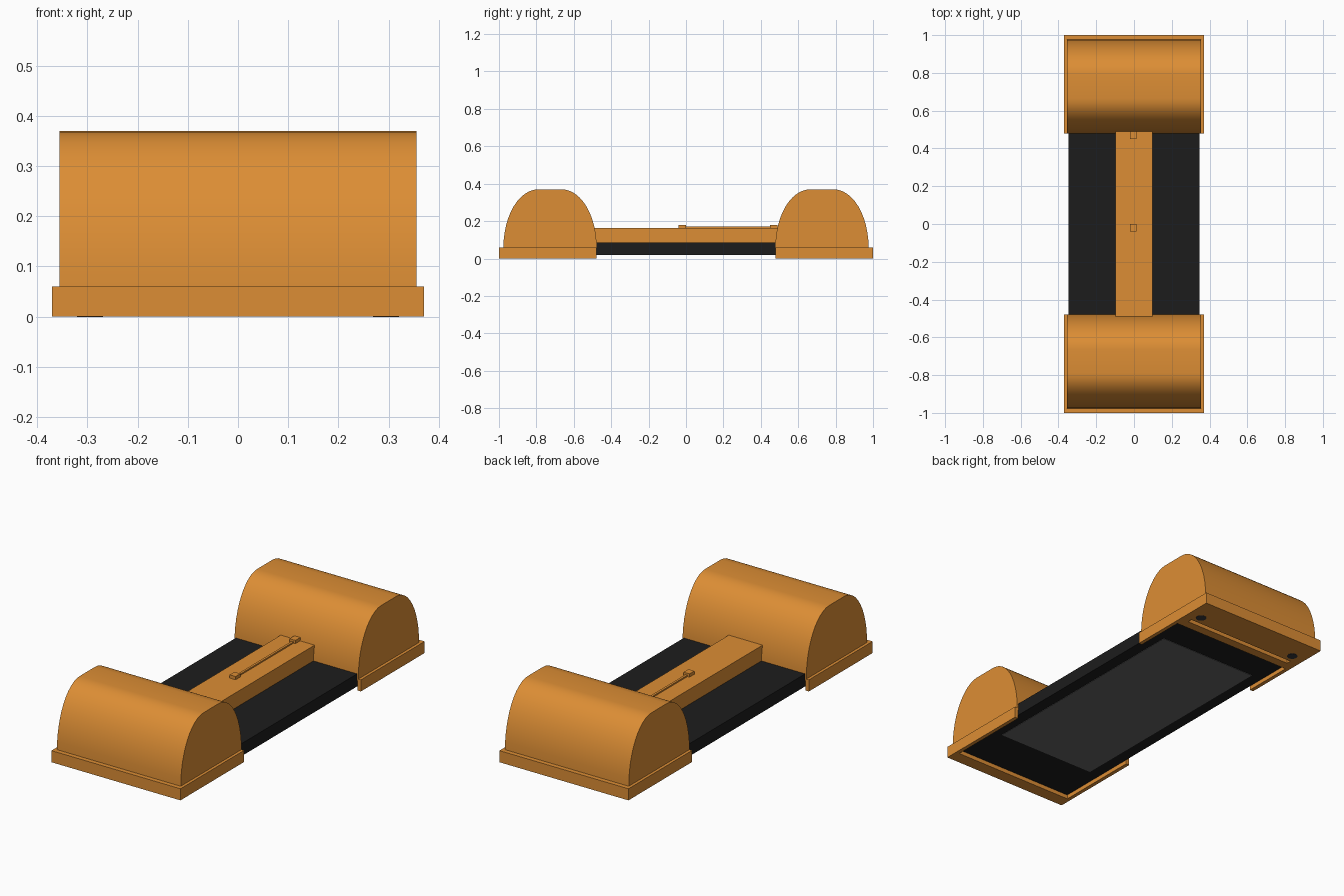
import bpy, bmesh, math

if "Cube" in bpy.data.objects:
    bpy.data.objects.remove(bpy.data.objects["Cube"])


def material(name, rgb):
    m = bpy.data.materials.new(name)
    m.diffuse_color = (*rgb, 1)
    m.use_nodes = True
    m.node_tree.nodes["Principled BSDF"].inputs["Base Color"].default_value = m.diffuse_color
    return m


ORANGE = material("orange", (0.72, 0.27, 0.035))
BLACK = material("black", (0.012, 0.012, 0.012))
GLASS = material("screen_grey", (0.13, 0.13, 0.13))
DARK = material("screw_grey", (0.04, 0.04, 0.045))


def finish(name, bm, mat):
    bmesh.ops.recalc_face_normals(bm, faces=bm.faces)
    me = bpy.data.meshes.new(name)
    bm.to_mesh(me)
    bm.free()
    ob = bpy.data.objects.new(name, me)
    bpy.context.collection.objects.link(ob)
    if mat:
        me.materials.append(mat)
    return ob


def box(name, x, y, z, mat):
    """Box from (min, max) ranges on each axis."""
    bm = bmesh.new()
    bmesh.ops.create_cube(bm, size=1)
    for v in bm.verts:
        v.co = [r[0] if c < 0 else r[1] for c, r in zip(v.co, (x, y, z))]
    return finish(name, bm, mat)


def cut(target, cutter):
    cutter.hide_render = True
    cutter.hide_viewport = True
    cutter.display_type = 'WIRE'
    mod = target.modifiers.new("cut", 'BOOLEAN')
    mod.operation = 'DIFFERENCE'
    mod.solver = 'EXACT'
    mod.object = cutter


def dome(name, yc):
    """Flat-topped elliptical arch extruded across x."""
    steps, flat, rx, rz, z0 = 12, 0.062, 0.187, 0.31, 0.06
    half = [(flat + rx * math.cos(a), z0 + rz * math.sin(a))
            for a in (math.pi / 2 * i / steps for i in range(steps + 1))]
    profile = half + [(-y, z) for y, z in reversed(half)]
    bm = bmesh.new()
    face = bm.faces.new([bm.verts.new((-0.355, yc + y, z)) for y, z in profile])
    ext = bmesh.ops.extrude_face_region(bm, geom=[face], use_keep_orig=True)
    bmesh.ops.translate(bm, vec=(0.71, 0, 0),
                        verts=[g for g in ext["geom"] if isinstance(g, bmesh.types.BMVert)])
    ob = finish(name, bm, ORANGE)
    bpy.ops.object.select_all(action='DESELECT')
    bpy.context.view_layer.objects.active = ob
    ob.select_set(True)
    bpy.ops.object.shade_smooth_by_angle(angle=math.radians(30))
    return ob


# Flat slab with its screen on the underside
PHONE_Y = (-0.93, 0.75)
box("slab", (-0.348, 0.348), PHONE_Y, (0.02, 0.085), BLACK)
box("screen", (-0.285, 0.285), (-0.68, 0.57), (0.018, 0.03), GLASS)

# End housings: rimmed base with a pocket for the slab, arched cover on top
pocket = box("pocket_cutter", (-0.35, 0.35), (-0.932, 0.752), (-0.1, 0.05), None)
slot = box("slot_cutter", (-0.32, 0.32), (0.80, 0.825), (-0.1, 0.025), None)
for name, s in (("front", -1), ("back", 1)):
    base = box(name + "_base", (-0.37, 0.37), sorted((s * 0.478, s)), (0, 0.06), ORANGE)
    cut(base, pocket)
    if s > 0:
        cut(base, slot)
    dome(name + "_cover", s * 0.727)

# Screws under the back housing
for side, x in (("left", -0.295), ("right", 0.295)):
    bm = bmesh.new()
    bmesh.ops.create_cone(bm, cap_ends=True, segments=24, radius1=0.026, radius2=0.026, depth=0.01)
    bmesh.ops.translate(bm, verts=bm.verts, vec=(x, 0.87, 0.004))
    finish(side + "_screw", bm, DARK)

# Bridge between the housings with a thin rod held by two small blocks
box("bridge", (-0.097, 0.097), (-0.49, 0.49), (0.08, 0.163), ORANGE)
box("rod", (-0.008, 0.004), (-0.017, 0.475), (0.16, 0.170), ORANGE)
for name, y in (("front", -0.02), ("back", 0.47)):
    box(name + "_rod_block", (-0.02, 0.014), (y - 0.02, y + 0.02), (0.16, 0.18), ORANGE)
